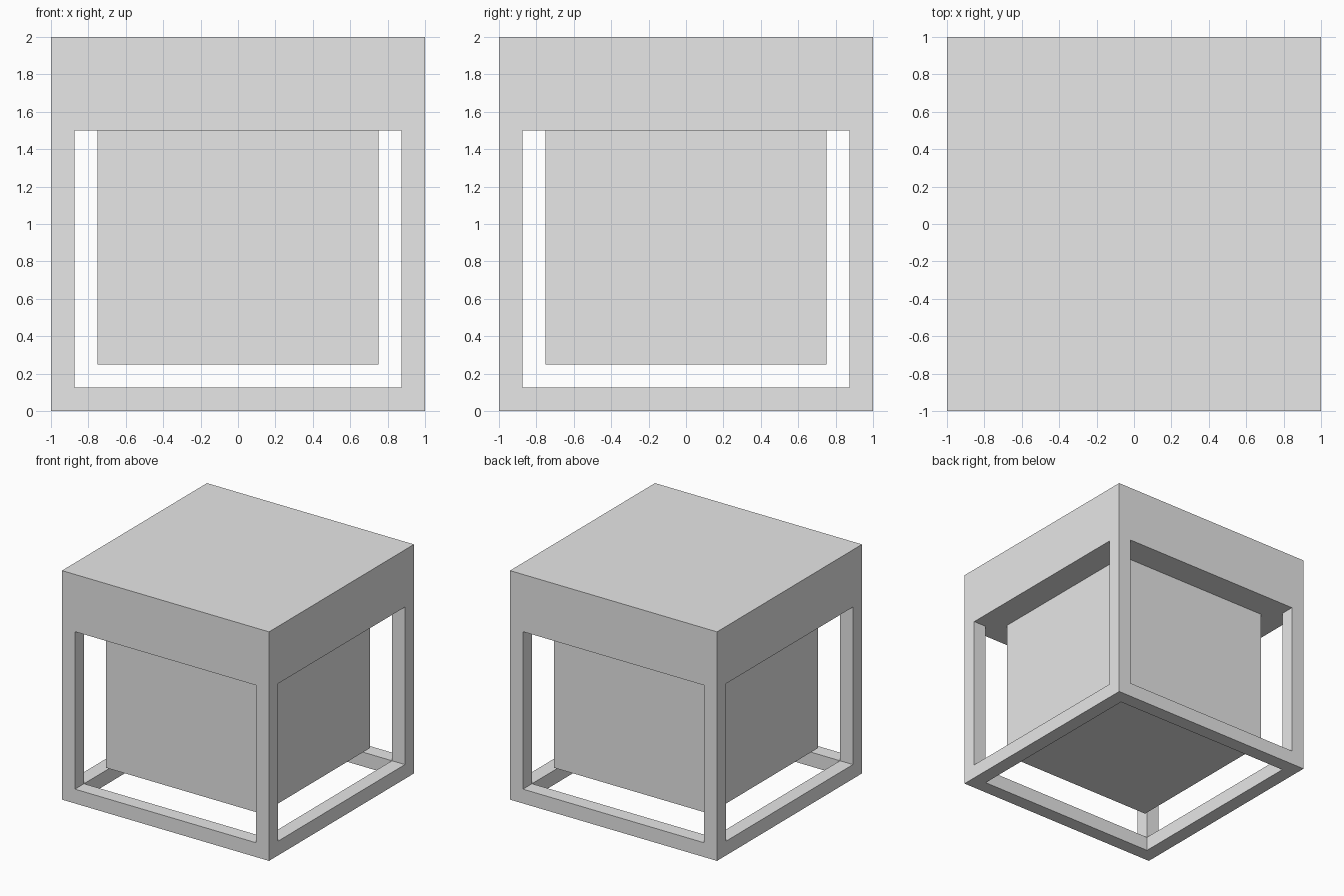
import bpy
import bmesh
from mathutils import Vector

default = bpy.data.objects.get("Cube")
if default:
    bpy.data.objects.remove(default, do_unlink=True)

# One plain grey for everything
GREY = (0.8, 0.8, 0.8, 1.0)
grey = bpy.data.materials.new("light_grey")
grey.use_nodes = True
grey.diffuse_color = GREY
grey.node_tree.nodes["Principled BSDF"].inputs["Base Color"].default_value = GREY


def box(name, low, high):
    """Axis-aligned box between two corners."""
    low, high = Vector(low), Vector(high)
    bm = bmesh.new()
    bmesh.ops.create_cube(bm, size=1)
    bmesh.ops.scale(bm, vec=high - low, verts=bm.verts)
    bmesh.ops.translate(bm, vec=(low + high) / 2, verts=bm.verts)
    mesh = bpy.data.meshes.new(name)
    bm.to_mesh(mesh)
    bm.free()
    mesh.materials.append(grey)
    obj = bpy.data.objects.new(name, mesh)
    bpy.context.collection.objects.link(obj)
    return obj


BAR = 0.125          # thickness of posts and rails
LID_Z = 1.5          # underside of the solid lid
IN = 1 - BAR         # inner half-width of the frame
OUT = 1.2            # cutters reach past the outside

# Frame: solid block with lid, opened through both sides and the floor
frame = box("frame_with_lid", (-1, -1, 0), (1, 1, 2))
cutters = [
    box("side_opening_cutter", (-OUT, -IN, BAR), (OUT, IN, LID_Z)),
    box("front_opening_cutter", (-IN, -OUT, BAR), (IN, OUT, LID_Z)),
    box("floor_opening_cutter", (-IN, -IN, -BAR), (IN, IN, LID_Z)),
]
for cutter in cutters:
    cut = frame.modifiers.new(cutter.name, 'BOOLEAN')
    cut.operation = 'DIFFERENCE'
    cut.solver = 'EXACT'
    cut.object = cutter
    cutter.hide_render = True
    cutter.hide_viewport = True
    cutter.display_type = 'WIRE'

# Inner box hanging from the lid
box("inner_box", (-0.75, -0.75, 0.25), (0.75, 0.75, LID_Z))
